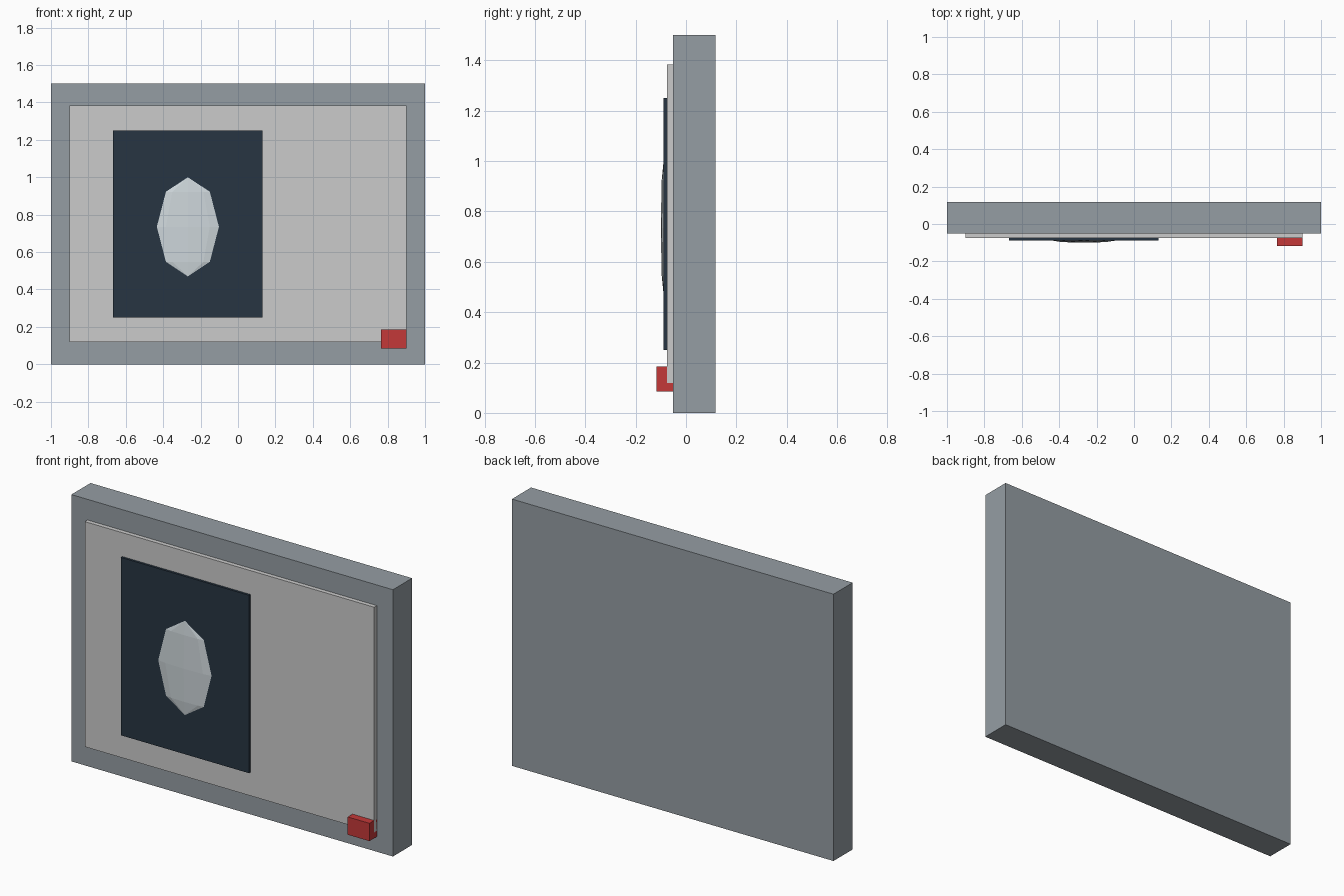
import bpy
import bmesh
from mathutils import Matrix, Vector

if "Cube" in bpy.data.objects:
    bpy.data.objects.remove(bpy.data.objects["Cube"])


def material(name, rgb):
    m = bpy.data.materials.new(name)
    m.diffuse_color = (*rgb, 1)
    m.use_nodes = True
    m.node_tree.nodes["Principled BSDF"].inputs["Base Color"].default_value = m.diffuse_color
    return m


def add_object(name, bm, mat):
    mesh = bpy.data.meshes.new(name)
    bm.to_mesh(mesh)
    bm.free()
    mesh.materials.append(mat)
    obj = bpy.data.objects.new(name, mesh)
    bpy.context.collection.objects.link(obj)
    return obj


def box(name, lo, hi, mat):
    lo, hi = Vector(lo), Vector(hi)
    bm = bmesh.new()
    bmesh.ops.create_cube(bm, size=1, matrix=Matrix.LocRotScale((lo + hi) / 2, None, hi - lo))
    return add_object(name, bm, mat)


grey = material("frame_grey", (0.30, 0.34, 0.37))
white = material("backing_white", (0.72, 0.72, 0.74))
navy = material("dark_blue", (0.02, 0.036, 0.055))
pale = material("pale_blue_grey", (0.62, 0.68, 0.71))
red = material("red", (0.55, 0.04, 0.04))

# Wall slab and the raised white board on its front
box("slab", (-1, -0.052, 0), (1, 0.118, 1.5), grey)
box("board", (-0.9, -0.076, 0.118), (0.9, -0.052, 1.384), white)

# Dark picture panel, left of centre
box("picture_panel", (-0.667, -0.089, 0.25), (0.13, -0.076, 1.25), navy)

# Flattened low-poly oval on the picture panel
bm = bmesh.new()
bmesh.ops.create_uvsphere(bm, u_segments=8, v_segments=4, radius=1,
                          matrix=Matrix.LocRotScale((-0.268, -0.089, 0.735), None,
                                                    Vector((0.166, 0.011, 0.265))))
add_object("oval", bm, pale)

# Small red tag at the lower right corner
box("corner_tag", (0.765, -0.118, 0.085), (0.9, -0.052, 0.185), red)
